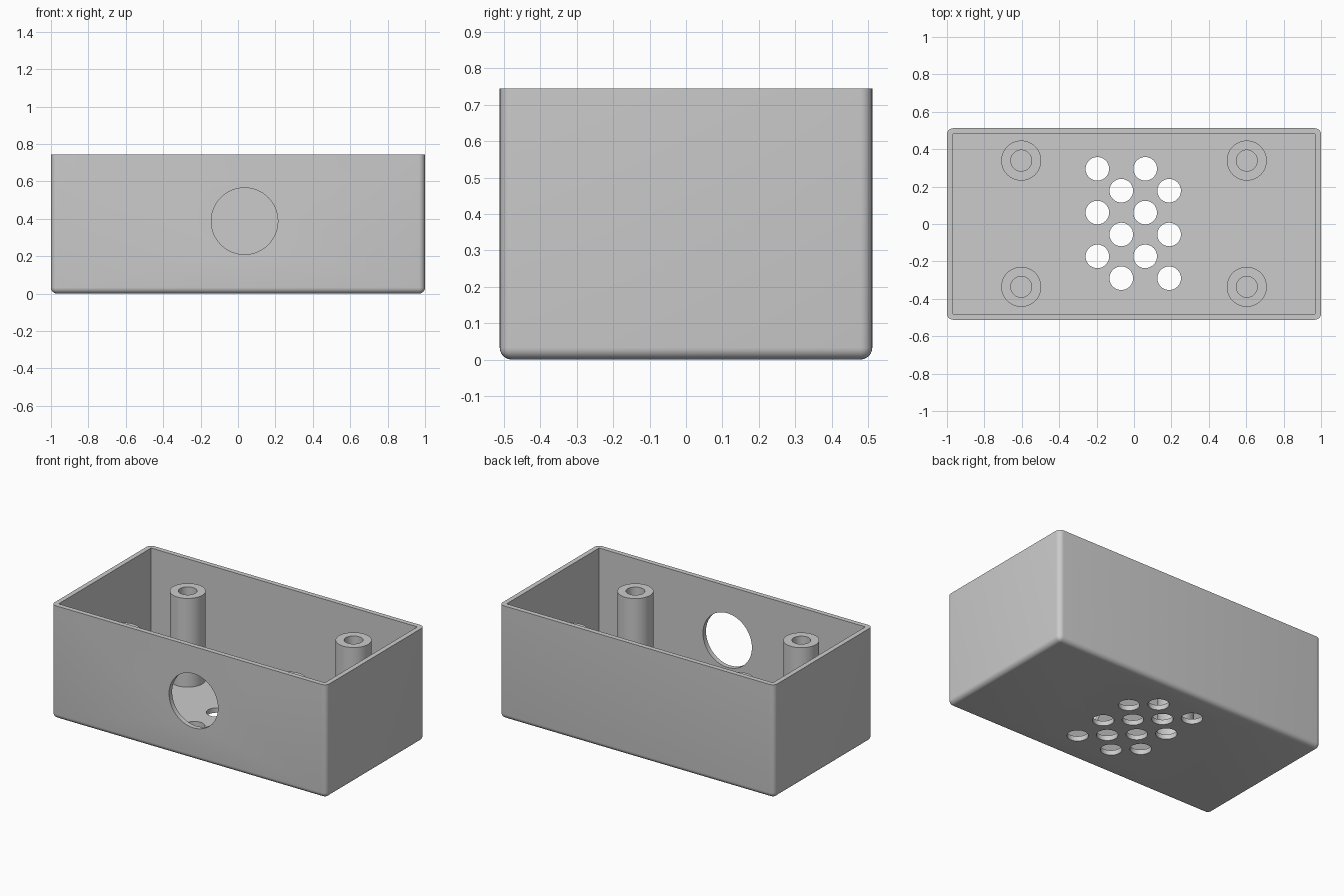
import bpy, bmesh, math
from mathutils import Matrix, Vector

if "Cube" in bpy.data.objects:
    bpy.data.objects.remove(bpy.data.objects["Cube"], do_unlink=True)

W, D, H = 2.0, 1.024, 0.745
WALL = 0.032
POST_TOP = 0.615

grey = bpy.data.materials.new("plain grey")
grey.use_nodes = True
grey.diffuse_color = (0.6, 0.6, 0.6, 1)
grey.node_tree.nodes["Principled BSDF"].inputs["Base Color"].default_value = (0.6, 0.6, 0.6, 1)


def add_object(name, bm):
    bmesh.ops.recalc_face_normals(bm, faces=bm.faces)
    mesh = bpy.data.meshes.new(name)
    bm.to_mesh(mesh)
    bm.free()
    mesh.materials.append(grey)
    ob = bpy.data.objects.new(name, mesh)
    bpy.context.collection.objects.link(ob)
    return ob


def add_box(bm, size, centre):
    bmesh.ops.create_cube(bm, size=1, matrix=Matrix.Translation(centre) @ Matrix.Diagonal((*size, 1)))


def add_cylinder(bm, radius, depth, centre, segments=48, rotation=Matrix()):
    bmesh.ops.create_cone(bm, cap_ends=True, segments=segments, radius1=radius, radius2=radius,
                          depth=depth, matrix=Matrix.Translation(centre) @ rotation)


def smooth(ob):
    bpy.ops.object.select_all(action="DESELECT")
    ob.select_set(True)
    bpy.context.view_layer.objects.active = ob
    bpy.ops.object.shade_smooth_by_angle(angle=math.radians(35))


# Outer block, rounded on the upright and bottom edges
bm = bmesh.new()
add_box(bm, (W, D, H), (0, 0, H / 2))
rounded = [e for e in bm.edges if min(v.co.z for v in e.verts) < 0.01]
bmesh.ops.bevel(bm, geom=rounded, offset=0.033, segments=6, profile=0.5, affect="EDGES")
case = add_object("case", bm)

# Cutters: open cavity, cable opening and vent grid
cutters = []
bm = bmesh.new()
add_box(bm, (W - 2 * WALL, D - 2 * WALL, H), (0, 0, WALL + H / 2))
cutters.append(add_object("cavity_cutter", bm))

bm = bmesh.new()
add_cylinder(bm, 0.178, 0.2, (0.035, -D / 2, 0.388), 64, Matrix.Rotation(math.pi / 2, 4, "X"))
cutters.append(add_object("cable_opening_cutter", bm))

bm = bmesh.new()
for col in range(4):
    for row in range(3):
        x = -0.196 + 0.128 * col
        y = 0.295 - 0.234 * row - 0.117 * (col % 2)
        add_cylinder(bm, 0.063, 0.2, (x, y, 0))
cutters.append(add_object("vent_cutter", bm))

# Apply the cuts and remove the cutters
for cutter in cutters:
    cutter.hide_render = True
    mod = case.modifiers.new(cutter.name, "BOOLEAN")
    mod.operation = "DIFFERENCE"
    mod.solver = "EXACT"
    mod.object = cutter
bpy.context.view_layer.objects.active = case
for mod in list(case.modifiers):
    bpy.ops.object.modifier_apply(modifier=mod.name)
for cutter in cutters:
    bpy.data.objects.remove(cutter, do_unlink=True)
smooth(case)

# Hollow screw posts standing on the floor
for side, x in (("right", -0.603), ("left", 0.603)):
    for end, y in (("front", -0.336), ("back", 0.339)):
        bm = bmesh.new()
        base = WALL - 0.01
        profile = [(0.056, base), (0.107, base), (0.107, POST_TOP), (0.056, POST_TOP)]
        verts = [bm.verts.new((r, 0, z)) for r, z in profile]
        edges = [bm.edges.new((verts[i], verts[(i + 1) % 4])) for i in range(4)]
        bmesh.ops.spin(bm, geom=verts + edges, cent=(0, 0, 0), axis=(0, 0, 1),
                       angle=math.tau, steps=48)
        bmesh.ops.remove_doubles(bm, verts=bm.verts, dist=0.0001)
        bmesh.ops.translate(bm, verts=bm.verts, vec=Vector((x, y, 0)))
        smooth(add_object(f"{end}_{side}_screw_post", bm))
